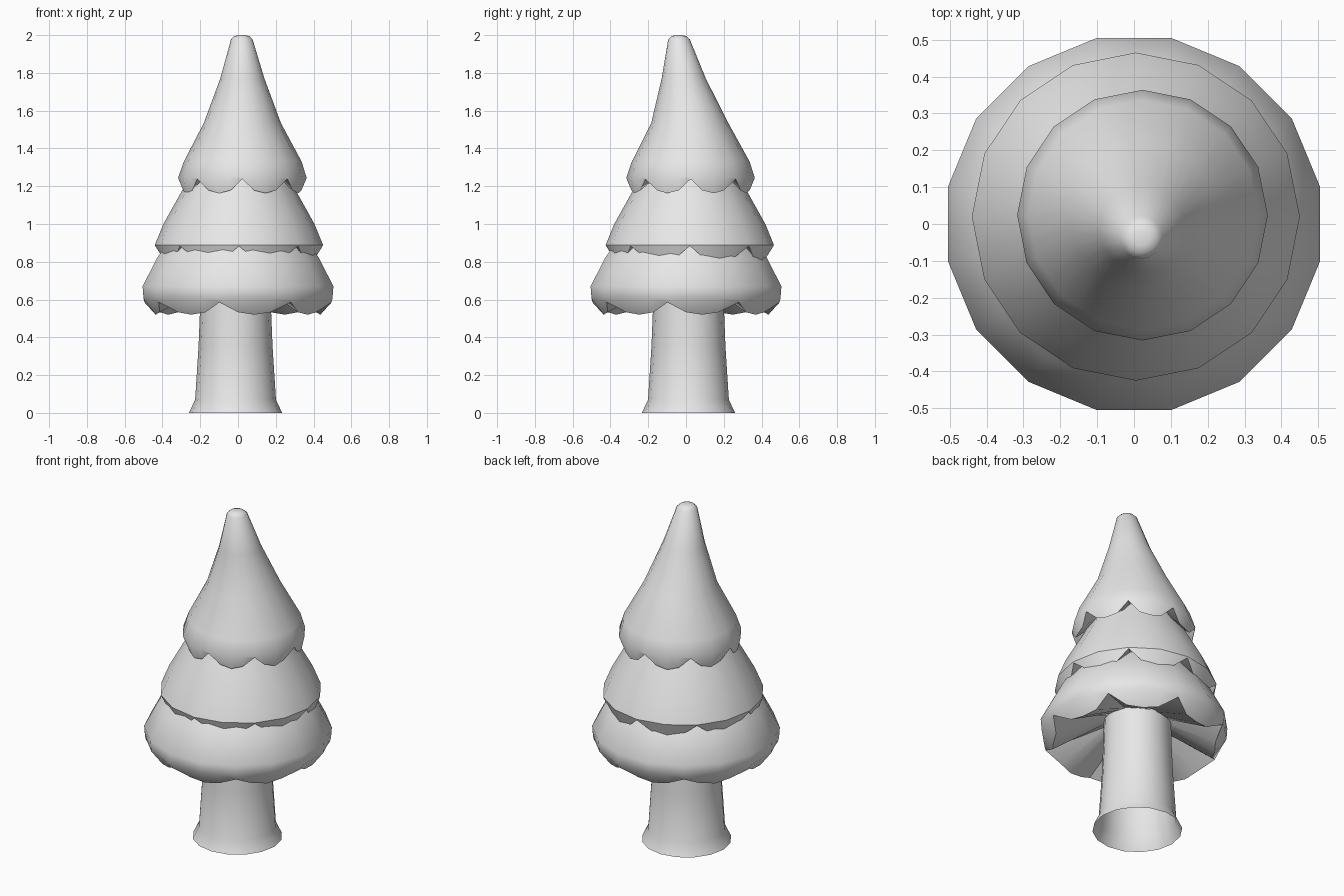
import bpy, bmesh, math

cube = bpy.data.objects.get("Cube")
if cube:
    bpy.data.objects.remove(cube, do_unlink=True)

grey = bpy.data.materials.new("plain_grey")
grey.use_nodes = True
grey.diffuse_color = (0.8, 0.8, 0.8, 1)
grey.node_tree.nodes["Principled BSDF"].inputs["Base Color"].default_value = (0.8, 0.8, 0.8, 1)


def build(name, rings, cap_first=False, sharp=40):
    """Skin a list of rings (each a list of points) with quads."""
    bm = bmesh.new()
    rows = [[bm.verts.new(p) for p in ring] for ring in rings]
    n = len(rows[0])
    for a, b in zip(rows, rows[1:]):
        for i in range(n):
            j = (i + 1) % n
            bm.faces.new((a[i], b[i], b[j], a[j]))
    if cap_first:
        bm.faces.new(rows[0])
    mesh = bpy.data.meshes.new(name)
    bm.to_mesh(mesh)
    bm.free()
    mesh.materials.append(grey)
    obj = bpy.data.objects.new(name, mesh)
    bpy.context.collection.objects.link(obj)
    bpy.ops.object.select_all(action="DESELECT")
    obj.select_set(True)
    bpy.context.view_layer.objects.active = obj
    bpy.ops.object.shade_smooth_by_angle(angle=math.radians(sharp))
    return obj


COLUMNS = 32
DROP = (0, 0.8, 1, 0.8)  # scallop depth from notch to lobe tip


def tier(name, phase, profile, notch, low, inner):
    """Scalloped skirt: profile rows are (radius, z, centre x, centre y), top down."""
    def point(k, r, z, cx, cy):
        a = math.radians(phase) + math.tau * k / COLUMNS
        if k % 2:
            r *= math.cos(math.pi / 16)   # keeps sixteen flat sides
        return (cx + r * math.cos(a), cy + r * math.sin(a), z)

    rings = [[point(k, *row) for k in range(COLUMNS)] for row in profile]
    cx, cy = profile[-1][2:]
    rim = []
    for k in range(COLUMNS):
        t = DROP[k % 4]
        r, z = (n + (l - n) * t for n, l in zip(notch, low))
        rim.append(point(k, r, z, cx, cy))
    rings.append(rim)
    # underside running back in toward the trunk
    rings.append([point(k, *inner, cx, cy) for k in range(COLUMNS)])
    return build(name, rings, cap_first=True)


# Foliage
tier("lower_foliage", -101.25,
     [(0.25, 1.05, 0, 0), (0.36, 0.93, 0, 0), (0.437, 0.82, 0, 0),
      (0.515, 0.67, 0, 0), (0.51, 0.605, 0, 0)],
     (0.505, 0.585), (0.445, 0.52), (0.16, 0.68))
tier("middle_foliage", -90,
     [(0.2, 1.36, 0.01, 0.02), (0.305, 1.17, 0.005, 0.02),
      (0.40, 1.0, 0.005, 0.02), (0.445, 0.89, 0.005, 0.02)],
     (0.443, 0.883), (0.41, 0.80), (0.25, 0.95))
tier("upper_foliage", -90,
     [(0.02, 2.0, 0.02, -0.04), (0.04, 1.994, 0.02, -0.038),
      (0.057, 1.978, 0.02, -0.037), (0.117, 1.77, 0.023, -0.012),
      (0.204, 1.535, 0.023, 0.02), (0.312, 1.33, 0.025, 0.025),
      (0.34, 1.245, 0.023, 0.024)],
     (0.338, 1.238), (0.322, 1.163), (0.17, 1.30))

# Trunk, flared at the foot and open underneath
trunk_rows = [(0.185, 0.72), (0.188, 0.55), (0.196, 0.35), (0.214, 0.07), (0.247, 0)]
build("trunk", [[(-0.013 + r * math.cos(math.tau * k / 16),
                  0.013 + r * math.sin(math.tau * k / 16), z) for k in range(16)]
                for r, z in trunk_rows])
